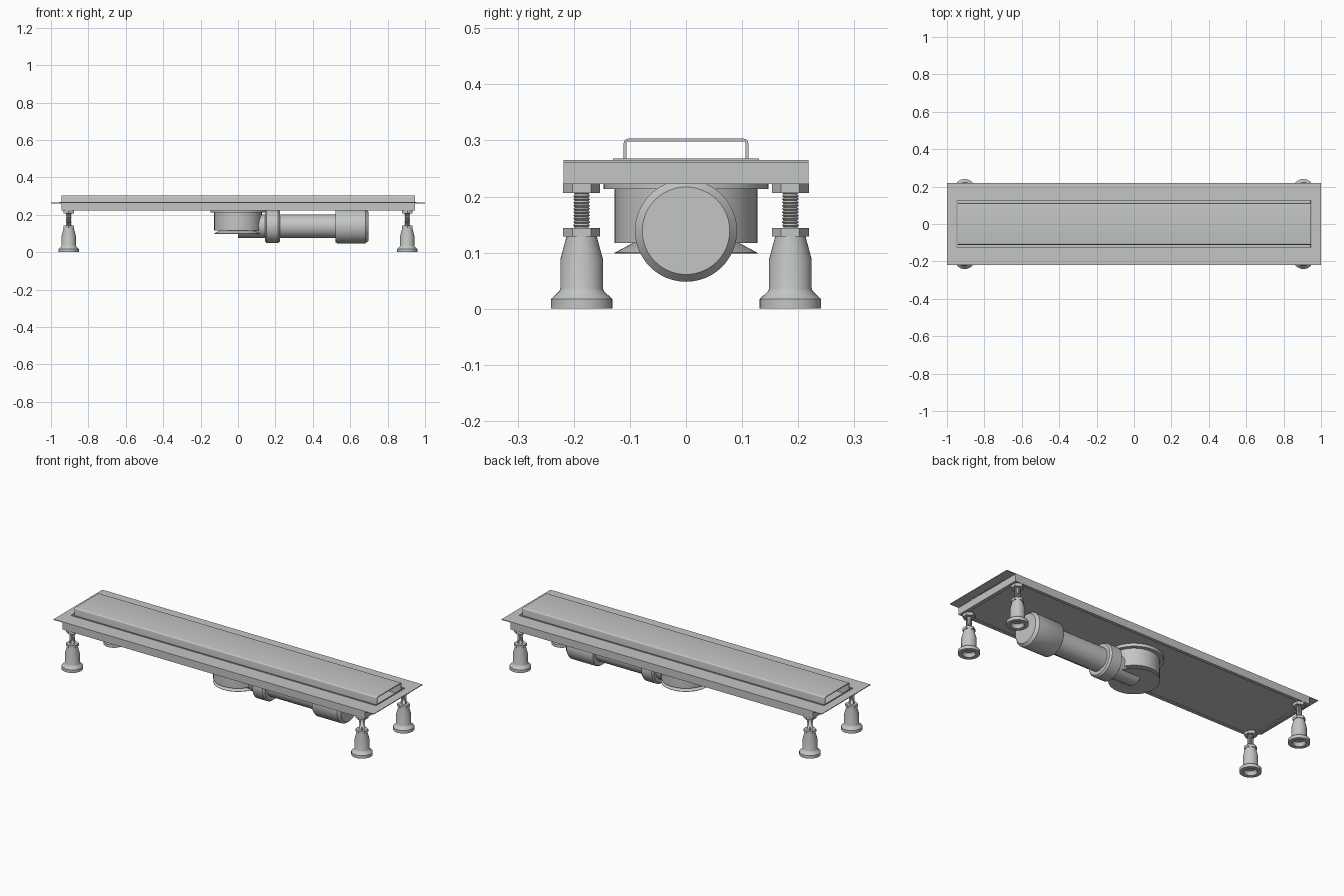
import bpy, bmesh, math
from mathutils import Matrix

default = bpy.data.objects.get("Cube")
if default:
    bpy.data.objects.remove(default, do_unlink=True)

steel = bpy.data.materials.new("light grey")
steel.use_nodes = True
grey = (0.55, 0.565, 0.555, 1)
steel.diffuse_color = grey
steel.node_tree.nodes["Principled BSDF"].inputs["Base Color"].default_value = grey


def finish(name, bm, smooth=False):
    bmesh.ops.recalc_face_normals(bm, faces=bm.faces)
    mesh = bpy.data.meshes.new(name)
    bm.to_mesh(mesh)
    bm.free()
    mesh.materials.append(steel)
    ob = bpy.data.objects.new(name, mesh)
    bpy.context.collection.objects.link(ob)
    if smooth:
        bpy.ops.object.select_all(action="DESELECT")
        ob.select_set(True)
        bpy.context.view_layer.objects.active = ob
        bpy.ops.object.shade_smooth_by_angle(angle=math.radians(35))
    return ob


def add_box(bm, x0, x1, y0, y1, z0, z1):
    m = Matrix.Translation(((x0 + x1) / 2, (y0 + y1) / 2, (z0 + z1) / 2))
    m = m @ Matrix.Diagonal((x1 - x0, y1 - y0, z1 - z0, 1))
    bmesh.ops.create_cube(bm, size=1, matrix=m)


def frame(name, outer, inner, z0, z1):
    """Rectangular ring given by half sizes in x and y."""
    bm = bmesh.new()
    (ox, oy), (ix, iy) = outer, inner
    for s in (-1, 1):
        add_box(bm, -ox, ox, *sorted((s * iy, s * oy)), z0, z1)
        add_box(bm, *sorted((s * ix, s * ox)), -iy, iy, z0, z1)
    return finish(name, bm)


def lathe(name, profile, at, sides=48, along_x=False):
    """Solid of revolution from (radius, height) points, closed at both ends."""
    bm = bmesh.new()
    rings = []
    for r, h in profile:
        ring = []
        for i in range(sides):
            a = math.pi / 2 + math.tau * i / sides
            ring.append(bm.verts.new((r * math.cos(a), r * math.sin(a), h)))
        rings.append(ring)
    for low, high in zip(rings, rings[1:]):
        for i in range(sides):
            j = (i + 1) % sides
            bm.faces.new((low[i], low[j], high[j], high[i]))
    bm.faces.new(rings[0])
    bm.faces.new(rings[-1])
    if along_x:
        bmesh.ops.rotate(bm, verts=bm.verts, matrix=Matrix.Rotation(math.pi / 2, 3, "Y"))
    bmesh.ops.translate(bm, verts=bm.verts, vec=at)
    return finish(name, bm, smooth=sides > 6)


# Tray: thin flange, raised lip, hanging skirt and floor
frame("flange", (1, 0.218), (0.95, 0.125), 0.261, 0.265)
frame("opening_lip", (0.954, 0.13), (0.95, 0.125), 0.261, 0.268)
frame("skirt", (0.945, 0.218), (0.94, 0.213), 0.222, 0.262)
frame("skirt_return", (0.94, 0.213), (0.925, 0.2), 0.222, 0.226)
bm = bmesh.new()
add_box(bm, -0.94, 0.94, -0.213, 0.213, 0.23, 0.234)
finish("tray_floor", bm)

# Cover: folded sheet, open at both ends, with rounded folds
half, top, foot, gauge, bend = 0.111, 0.303, 0.235, 0.005, 0.008


def fold(w, h, r):
    arc = [(w - r + r * math.cos(a), h - r + r * math.sin(a))
           for a in (math.pi / 8 * i for i in range(5))]
    right = [(w, foot)] + arc
    return right + [(-y, z) for y, z in reversed(right)]


section = fold(half, top, bend) + fold(half - gauge, top - gauge, bend - gauge)[::-1]
bm = bmesh.new()
sheet = bm.faces.new([bm.verts.new((-0.945, y, z)) for y, z in section])
end = bmesh.ops.extrude_face_region(bm, geom=[sheet], use_keep_orig=True)
bmesh.ops.translate(bm, vec=(1.89, 0, 0),
                    verts=[v for v in end["geom"] if isinstance(v, bmesh.types.BMVert)])
finish("cover", bm, smooth=True)

# Adjustable feet with hollow base, threaded rod and two nuts
thread = [(0.015 if i % 2 else 0.012, 0.14 + 0.07 * i / 24) for i in range(25)]
base = [(0.026, 0.02), (0.034, 0), (0.055, 0), (0.055, 0.017), (0.04, 0.031),
        (0.038, 0.036), (0.038, 0.088), (0.027, 0.129), (0.027, 0.133)]
for side_x, end_name in ((-0.905, "right"), (0.905, "left")):
    for side_y, face_name in ((-0.186, "front"), (0.186, "back")):
        tag = f"{face_name}_{end_name}"
        at = (side_x, side_y, 0)
        lathe(f"foot_{tag}", base, at, 32)
        lathe(f"rod_{tag}", thread, at, 20)
        lathe(f"lower_nut_{tag}", [(0.033, 0.129), (0.033, 0.144)], at, 6)
        lathe(f"upper_nut_{tag}", [(0.033, 0.206), (0.033, 0.223)], at, 6)

# Drain trap under the floor, with a flared bottom cup
lathe("trap_rim", [(0.147, 0.213), (0.147, 0.231)], (0, 0, 0), 64)
lathe("trap_body", [(0.127, 0.117), (0.127, 0.236)], (0, 0, 0), 64)
lathe("trap_cup", [(0.127, 0.098), (0.127, 0.1), (0.093, 0.118)], (0, 0, 0), 64)

# Outlet pipe with collar and end socket
axis = (0, 0, 0.139)
lathe("outlet_pipe", [(0.063, 0), (0.063, 0.53)], axis, along_x=True)
lathe("pipe_collar", [(0.08, 0.145), (0.09, 0.152), (0.09, 0.215), (0.082, 0.225)],
      axis, along_x=True)
lathe("end_socket", [(0.086, 0.522), (0.091, 0.53), (0.091, 0.682), (0.078, 0.697)],
      axis, along_x=True)
